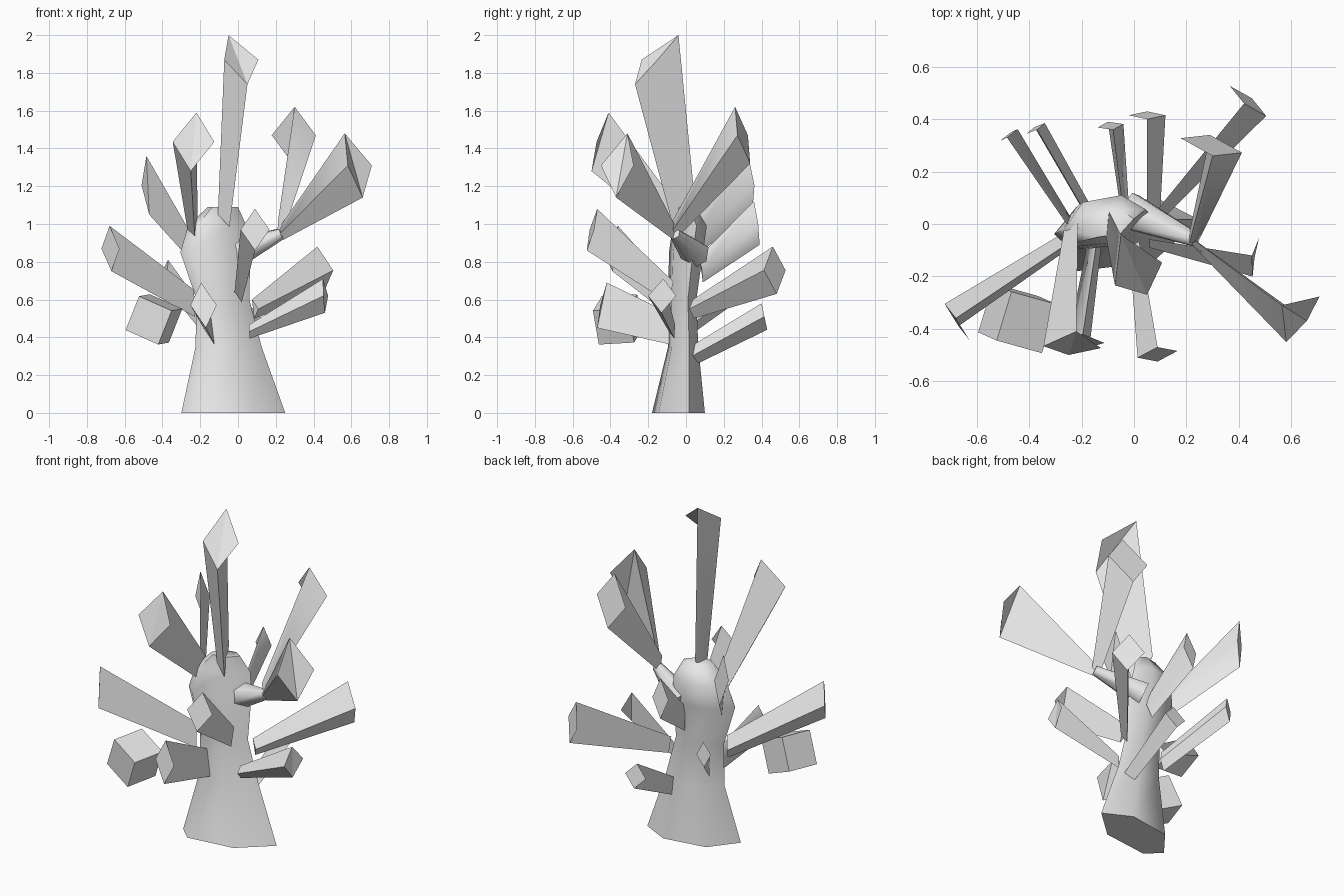
import bpy
import bmesh
import math
from mathutils import Vector, Matrix

default_cube = bpy.data.objects.get("Cube")
if default_cube:
    bpy.data.objects.remove(default_cube, do_unlink=True)

# One plain grey for the whole model
grey = bpy.data.materials.new("plain_grey")
grey.use_nodes = True
colour = (0.8, 0.8, 0.8, 1)
grey.diffuse_color = colour
grey.node_tree.nodes["Principled BSDF"].inputs["Base Color"].default_value = colour


def finish(name, bm, smooth_angle):
    """Turn a bmesh into a shaded object with the shared material."""
    bmesh.ops.recalc_face_normals(bm, faces=bm.faces[:])
    mesh = bpy.data.meshes.new(name)
    bm.to_mesh(mesh)
    bm.free()
    mesh.materials.append(grey)
    obj = bpy.data.objects.new(name, mesh)
    bpy.context.collection.objects.link(obj)
    bpy.ops.object.select_all(action="DESELECT")
    obj.select_set(True)
    bpy.context.view_layer.objects.active = obj
    bpy.ops.object.shade_smooth_by_angle(angle=math.radians(smooth_angle))
    return obj


def bridge(bm, lower, upper):
    """Join two rings of vertices with a band of quads."""
    count = len(lower)
    for i in range(count):
        j = (i + 1) % count
        bm.faces.new((lower[i], lower[j], upper[j], upper[i]))


def branch(name, base, top, bottom, width, root=0.4, push=0.0):
    """Flaring three-sided branch whose diamond end overhangs as a thin flap.

    top and bottom are the end's upper and lower corners; push moves the
    two side corners outward.
    """
    base, top, bottom = Vector(base), Vector(top), Vector(bottom)
    centre = (top + bottom) / 2
    axis = centre - base
    outward = Vector((axis.x, axis.y, 0)).normalized()
    side = Vector((-outward.y, outward.x, 0)) * width / 2
    shaft = [top, bottom, centre - side + outward * push]
    bm = bmesh.new()
    root_ring = [bm.verts.new(base + (p - centre) * root) for p in shaft]
    tip_ring = [bm.verts.new(p) for p in shaft]
    flap = bm.verts.new(centre + side + outward * push)
    bridge(bm, root_ring, tip_ring)
    bm.faces.new(root_ring)
    bm.faces.new(tip_ring)
    bm.faces.new((tip_ring[0], flap, tip_ring[1]))
    return finish(name, bm, 60)


# Trunk: a lopsided six-sided outline lofted through rings of varying size
outline = [(-0.7, -1), (0.35, -0.75), (1, 0.4), (0.4, 1), (-0.55, 0.7), (-1, -0.43)]
rings = [  # height, centre x, centre y, half width, half depth
    (0, -0.025, -0.04, 0.275, 0.14),
    (0.35, -0.05, -0.015, 0.175, 0.08),
    (0.6, -0.08, -0.02, 0.14, 0.075),
    (0.85, -0.12, 0, 0.185, 0.09),
    (0.99, -0.11, 0.02, 0.155, 0.09),
    (1.09, -0.08, 0, 0.08, 0.05),
]
trunk = bmesh.new()
loops = [[trunk.verts.new((cx + u * w, cy + v * d, z)) for u, v in outline]
         for z, cx, cy, w, d in rings]
for lower, upper in zip(loops, loops[1:]):
    bridge(trunk, lower, upper)
trunk.faces.new(loops[0])
trunk.faces.new(loops[-1])
finish("trunk", trunk, 60)

# Short arm carrying the two high branches on the left
arm_start, arm_end = Vector((-0.02, 0.05, 0.84)), Vector((0.235, -0.06, 0.95))
arm_axis = arm_end - arm_start
arm = bmesh.new()
bmesh.ops.create_cone(
    arm, cap_ends=True, segments=6, radius1=0.08, radius2=0.03,
    depth=arm_axis.length,
    matrix=Matrix.Translation((arm_start + arm_end) / 2)
    @ arm_axis.to_track_quat("Z", "Y").to_matrix().to_4x4())
finish("shoulder_arm", arm, 60)

# Upper branches
branch("crown_branch", (-0.07, -0.01, 1.05), (-0.05, -0.04, 2),
       (0.05, -0.27, 1.74), 0.2, root=0.5, push=0.04)
branch("upper_front_right_branch", (-0.22, 0, 0.95), (-0.22, -0.41, 1.59),
       (-0.25, -0.5, 1.28), 0.22, push=0.015)
branch("upper_back_left_branch", (0.21, -0.06, 0.97), (0.3, 0.26, 1.62),
       (0.29, 0.34, 1.32), 0.24, root=0.3)
branch("upper_front_left_branch", (0.23, -0.06, 0.95), (0.565, -0.31, 1.48),
       (0.66, -0.37, 1.14), 0.215, root=0.2, push=0.04)
branch("upper_back_right_branch", (-0.25, 0, 0.88), (-0.485, 0.33, 1.36),
       (-0.47, 0.35, 1.05), 0.08, root=0.5)

# Middle branches
branch("middle_right_branch", (-0.23, -0.07, 0.58), (-0.68, -0.36, 0.99),
       (-0.67, -0.39, 0.75), 0.17, root=0.6)
branch("middle_front_branch", (0.02, -0.08, 0.64), (0.09, -0.47, 1.08),
       (0.09, -0.525, 0.86), 0.155, root=0.5)
branch("middle_back_branch", (-0.05, 0.08, 0.76), (-0.08, 0.36, 1.12),
       (-0.1, 0.39, 0.89), 0.1, root=0.6)
branch("middle_back_left_branch", (0.08, 0.04, 0.55), (0.42, 0.46, 0.88),
       (0.45, 0.48, 0.63), 0.18)

# Lower branches
branch("lower_left_branch", (0.06, -0.06, 0.43), (0.45, -0.12, 0.71),
       (0.46, -0.13, 0.53), 0.15, push=0.01)
branch("lower_front_branch", (-0.13, -0.05, 0.43), (-0.195, -0.42, 0.69),
       (-0.17, -0.47, 0.45), 0.14, root=0.6)
branch("lower_back_branch", (0.05, 0.03, 0.3), (0.05, 0.4, 0.58),
       (0.05, 0.43, 0.44), 0.14, root=0.7)
branch("lower_back_right_branch", (-0.18, 0.03, 0.48), (-0.37, 0.36, 0.81),
       (-0.38, 0.37, 0.66), 0.08, root=0.8)

# Tilted block floating beside the trunk
across = Vector((0.18, -0.05, -0.08)).normalized()
depth = Vector((0.08, 0.18, 0))
depth = (depth - across * depth.dot(across)).normalized()
tilt = Matrix((across, depth, across.cross(depth))).transposed().to_4x4()
block = bmesh.new()
bmesh.ops.create_cube(block, size=0.195,
                      matrix=Matrix.Translation((-0.445, -0.36, 0.495)) @ tilt)
finish("floating_block", block, 30)
